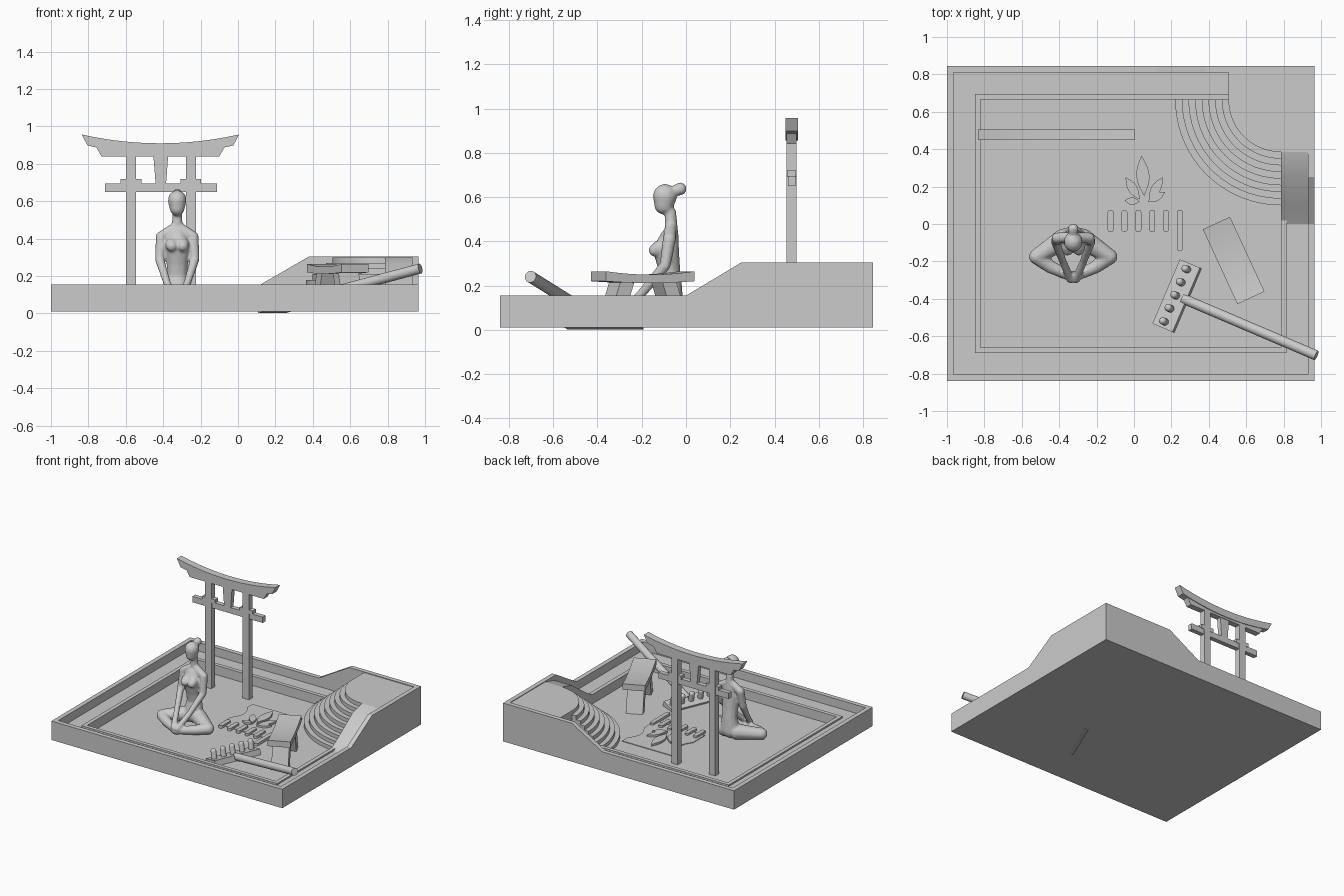
import bpy, bmesh, math
from mathutils import Matrix, Vector

cube = bpy.data.objects.get("Cube")
if cube:
    bpy.data.objects.remove(cube, do_unlink=True)

stone = bpy.data.materials.new("stone_grey")
stone.use_nodes = True
stone.diffuse_color = (0.6, 0.6, 0.6, 1)
stone.node_tree.nodes["Principled BSDF"].inputs["Base Color"].default_value = (0.6, 0.6, 0.6, 1)


def finish(name, bm, smooth=False):
    bmesh.ops.recalc_face_normals(bm, faces=bm.faces)
    me = bpy.data.meshes.new(name)
    bm.to_mesh(me)
    bm.free()
    me.materials.append(stone)
    ob = bpy.data.objects.new(name, me)
    bpy.context.collection.objects.link(ob)
    if smooth:
        bpy.ops.object.select_all(action='DESELECT')
        ob.select_set(True)
        bpy.context.view_layer.objects.active = ob
        bpy.ops.object.shade_smooth_by_angle(angle=math.radians(40))
    return ob


def prism(name, pts, lo, hi, plane="xy", M=None, smooth=False):
    """Extrude a 2D outline along the axis missing from plane."""
    def place(a, b, c):
        v = {"xy": (a, b, c), "xz": (a, c, b), "yz": (c, a, b)}[plane]
        return M @ Vector(v) if M else Vector(v)
    bm = bmesh.new()
    low = [bm.verts.new(place(a, b, lo)) for a, b in pts]
    top = [bm.verts.new(place(a, b, hi)) for a, b in pts]
    bm.faces.new(low)
    bm.faces.new(top)
    for i in range(len(pts)):
        j = (i + 1) % len(pts)
        bm.faces.new((low[i], low[j], top[j], top[i]))
    return finish(name, bm, smooth)


def box(name, x0, x1, y0, y1, z0, z1, M=None):
    return prism(name, [(x0, y0), (x1, y0), (x1, y1), (x0, y1)], z0, z1, M=M)


def ring(name, x0, x1, y0, y1, w, z0, z1):
    box(name + "_left", x0, x0 + w, y0, y1, z0, z1)
    box(name + "_right", x1 - w, x1, y0, y1, z0, z1)
    box(name + "_front", x0 + w, x1 - w, y0, y0 + w, z0, z1)
    box(name + "_back", x0 + w, x1 - w, y1 - w, y1, z0, z1)


def arc(cx, cy, r, a0, a1, n):
    return [(cx + r * math.cos(math.radians(a0 + (a1 - a0) * i / n)),
             cy + r * math.sin(math.radians(a0 + (a1 - a0) * i / n))) for i in range(n + 1)]


# Tray: floor, outer walls with a raised corner, inner ledge and lip
FLOOR, LOW, HIGH, LEDGE = 0.03, 0.155, 0.305, 0.09
box("tray_floor", -0.97, 0.94, -0.81, 0.82, 0.01, FLOOR)
box("left_wall", -1, -0.965, -0.84, 0.845, 0.01, LOW)
box("front_wall", -0.965, 0.93, -0.84, -0.805, 0.01, LOW)
prism("back_wall", [(-0.965, 0.01), (0.93, 0.01), (0.93, HIGH), (0.38, HIGH), (0.12, LOW), (-0.965, LOW)],
      0.81, 0.845, "xz")
prism("right_wall", [(-0.84, 0.01), (0.845, 0.01), (0.845, HIGH), (0.25, HIGH), (0, LOW), (-0.84, LOW)],
      0.93, 0.965, "yz")
ring("ledge", -0.965, 0.93, -0.805, 0.81, 0.115, FLOOR, LEDGE)
ring("inner_lip", -0.85, 0.815, -0.69, 0.695, 0.03, FLOOR, LEDGE + 0.012)

# Raised corner with its ramp and quarter round steps
box("corner_platform_back", 0.505, 0.93, 0.665, 0.81, FLOOR, 0.3)
box("corner_platform_side", 0.785, 0.93, 0.385, 0.665, FLOOR, 0.3)
prism("side_ramp", [(0, FLOOR), (0.385, FLOOR), (0.385, 0.3), (0.27, 0.27), (0.1, 0.15), (0, LEDGE)],
      0.785, 0.93, "yz", smooth=True)
STEPS = 9
for i in range(STEPS):
    r = 0.28 + 0.0356 * i
    prism("round_step", [(0.785, 0.665)] + arc(0.785, 0.665, r, 180, 270, 24),
          FLOOR, 0.3 - 0.03 * i, smooth=True)

# Gate
for x in (-0.572, -0.252):
    box("gate_post", x - 0.027, x + 0.027, 0.455, 0.5, FLOOR, 0.86)
    box("gate_block", x - 0.055, x + 0.055, 0.457, 0.498, 0.69, 0.72)
box("gate_tie_beam", -0.71, -0.112, 0.46, 0.495, 0.65, 0.695)
prism("gate_strut", [(-0.44, 0.69), (-0.385, 0.69), (-0.373, 0.85), (-0.453, 0.85)], 0.46, 0.495, "xz")
GX = -0.415


def curve_z(t, mid, rise):
    return mid + rise * t * t


ts = [i / 10 for i in range(-10, 11)]
prism("gate_top_beam", [(GX + 0.42 * t, curve_z(t, 0.91, 0.047)) for t in ts]
      + [(GX + 0.39 * t, curve_z(t, 0.855, 0.043)) for t in reversed(ts)], 0.45, 0.505, "xz")
prism("gate_under_beam", [(GX + 0.345 * t, curve_z(t, 0.86, 0.032)) for t in ts]
      + [(GX + 0.315, 0.84), (GX - 0.315, 0.84)], 0.455, 0.5, "xz")

# Sand drawing: waisted panel, comb lines and lotus petals
waist = [(0.2 + 0.2 * i / 10, 0.043 * math.sin(math.pi * i / 10)) for i in range(11)]
prism("sand_panel", [(-0.16, 0.0)] + [(-0.16 + d, y - 0.06) for y, d in waist] + [(-0.16, 0.405), (0.26, 0.405)]
      + [(0.26 - d, y - 0.06) for y, d in reversed(waist)] + [(0.26, 0.0)], FLOOR, FLOOR + 0.005)
for i in range(6):
    x, end = -0.125 + 0.074 * i, (-0.13 if i == 5 else -0.028)
    prism("comb_line", arc(x, 0.06, 0.016, 0, 180, 8) + arc(x, end, 0.016, 180, 360, 8), FLOOR, FLOOR + 0.02)
for bx, by, tx, ty, w in ((0.055, 0.15, 0.04, 0.365, 0.035), (0.03, 0.13, -0.045, 0.25, 0.025),
                          (0.08, 0.13, 0.155, 0.25, 0.025), (0.03, 0.12, -0.05, 0.125, 0.02),
                          (0.075, 0.12, 0.165, 0.17, 0.022)):
    a, d = Vector((bx, by)), Vector((tx - bx, ty - by))
    side = Vector((-d.y, d.x)).normalized() * w
    half = [i / 8 for i in range(9)]
    rim = [a + d * t + side * math.sin(math.pi * t) for t in half]
    rim += [a + d * t - side * math.sin(math.pi * t) for t in reversed(half[1:-1])]
    prism("lotus_petal", [tuple(p) for p in rim], FLOOR, FLOOR + 0.02)

# Curved bench with splayed legs
bench = Matrix.Translation((0.533, -0.195, 0)) @ Matrix.Rotation(math.atan2(-0.4, 0.185), 4, 'Z')
prism("bench_seat", [(0.22 * t, curve_z(t, 0.25, 0.015)) for t in ts]
      + [(0.22 * t, curve_z(t, 0.212, 0.008)) for t in reversed(ts)], -0.08, 0.08, "xz", bench)
for s in (-1, 1):
    prism("bench_leg", [(s * 0.07, 0.216), (s * 0.14, 0.216), (s * 0.2, FLOOR), (s * 0.13, FLOOR)],
          -0.06, 0.06, "xz", bench)

# Rake leaning on the tray edge
tilt = -math.atan(0.245)
rake = (Matrix.Translation((0.23, -0.385, 0.037)) @ Matrix.Rotation(math.atan2(-0.32, 0.75), 4, 'Z')
        @ Matrix.Rotation(tilt, 4, 'Y'))
box("rake_head", -0.06, 0.06, -0.187, 0.187, -0.021, 0.021, rake)


def rod(name, r, length, M, tip=0):
    bm = bmesh.new()
    bmesh.ops.create_cone(bm, cap_ends=True, segments=20, radius1=r, radius2=r, depth=length,
                          matrix=M @ Matrix.Translation((0, 0, length / 2)))
    if tip:
        bmesh.ops.create_uvsphere(bm, u_segments=20, v_segments=10, radius=r,
                                  matrix=M @ Matrix.Translation((0, 0, length)))
    finish(name, bm, True)


rod("rake_handle", 0.027, 0.8, rake @ Matrix.Translation((0.035, 0, 0.005)) @ Matrix.Rotation(math.pi / 2, 4, 'Y'))
for i in range(-2, 3):
    rod("rake_peg", 0.02, 0.06, rake @ Matrix.Translation((0.0, 0.076 * i, 0.015)), 1)

# Seated figure: chains of balls fused into one smooth body
body = bmesh.new()
CX = -0.325


def chain(pts, sx=1.0, sy=1.0):
    for (a, b) in zip(pts, pts[1:]):
        n = max(2, int((Vector(b[:3]) - Vector(a[:3])).length / 0.012))
        for i in range(n + 1):
            x, y, z, r = (p + (q - p) * i / n for p, q in zip(a, b))
            bmesh.ops.create_icosphere(body, subdivisions=2, radius=r,
                                       matrix=Matrix.Translation((CX + x, y, z)) @ Matrix.Diagonal((sx, sy, 1, 1)))


chain([(0, -0.075, 0.1, 0.065), (0, -0.065, 0.2, 0.048), (0, -0.075, 0.27, 0.05), (0, -0.09, 0.36, 0.06),
       (0, -0.075, 0.42, 0.042)], 1.2)
chain([(0, -0.065, 0.43, 0.032), (0, -0.07, 0.53, 0.027)])
chain([(0, -0.1, 0.565, 0.045), (0, -0.095, 0.605, 0.056)], 0.92)
chain([(0, -0.05, 0.63, 0.025), (0, -0.026, 0.637, 0.03)])
for s in (-1, 1):
    chain([(s * 0.02, -0.07, 0.455, 0.028), (s * 0.085, -0.075, 0.41, 0.031), (s * 0.094, -0.095, 0.29, 0.026),
           (s * 0.055, -0.2, 0.165, 0.021), (s * 0.015, -0.295, 0.07, 0.023)])
    chain([(s * 0.03, -0.12, 0.37, 0.036), (s * 0.03, -0.14, 0.36, 0.03)])
    chain([(s * 0.05, -0.08, 0.09, 0.058), (s * 0.195, -0.175, 0.075, 0.043), (s * 0.12, -0.23, 0.065, 0.036),
           (s * -0.01, -0.29, 0.05, 0.026)])
figure = finish("seated_figure", body)
fuse = figure.modifiers.new("fuse", 'REMESH')
fuse.mode = 'VOXEL'
fuse.voxel_size = 0.007
fuse.use_smooth_shade = True
soften = figure.modifiers.new("soften", 'SMOOTH')
soften.factor = 0.5
soften.iterations = 6
